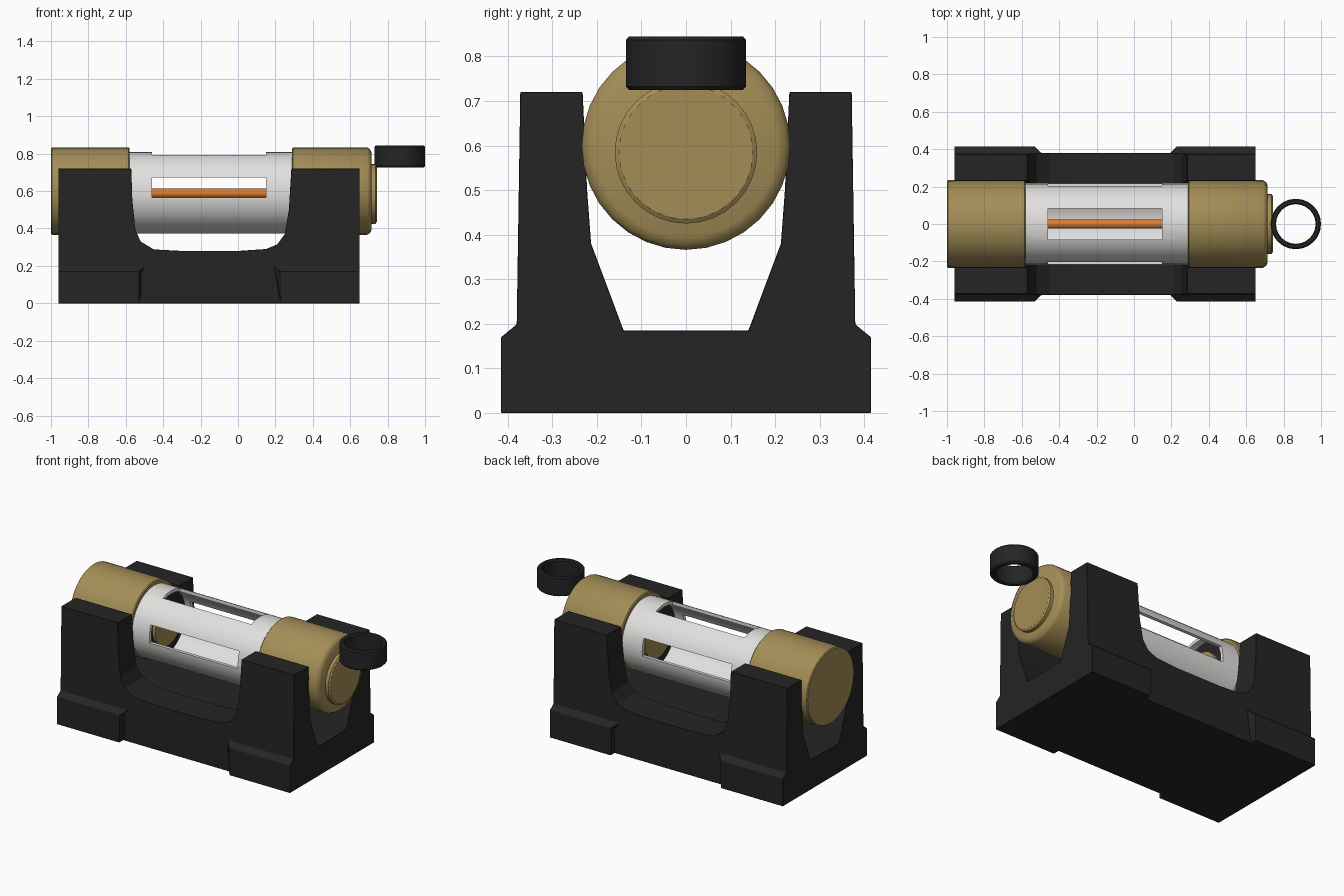
import bpy, bmesh, math

if "Cube" in bpy.data.objects:
    bpy.data.objects.remove(bpy.data.objects["Cube"])

AXIS_Z = 0.6


def material(name, rgb):
    m = bpy.data.materials.new(name)
    m.diffuse_color = (*rgb, 1)
    m.use_nodes = True
    m.node_tree.nodes["Principled BSDF"].inputs["Base Color"].default_value = m.diffuse_color
    return m


black = material("black_plastic", (0.018, 0.018, 0.018))
brass = material("brass", (0.37, 0.27, 0.095))
silver = material("pale_grey", (0.76, 0.75, 0.74))
orange = material("copper_orange", (0.72, 0.20, 0.03))


def finish(name, bm, mat, smooth=None):
    bmesh.ops.recalc_face_normals(bm, faces=bm.faces)
    me = bpy.data.meshes.new(name)
    bm.to_mesh(me)
    bm.free()
    me.materials.append(mat)
    if smooth:
        me.shade_smooth()
        me.set_sharp_from_angle(angle=math.radians(smooth))
    ob = bpy.data.objects.new(name, me)
    bpy.context.collection.objects.link(ob)
    return ob


def lathe(name, profile, mat, center, axis="x", sides=32, closed=False):
    """Turn (along, radius) points round an axis; closed joins last to first."""
    bm = bmesh.new()
    rings = []
    for a, r in profile:
        ring = []
        for i in range(sides):
            t = 2 * math.pi * i / sides
            u, v = r * math.cos(t), r * math.sin(t)
            p = (a, u, v) if axis == "x" else (u, v, a)
            ring.append(bm.verts.new([p[k] + center[k] for k in range(3)]))
        rings.append(ring)
    pairs = list(zip(rings, rings[1:]))
    if closed:
        pairs.append((rings[-1], rings[0]))
    else:
        bm.faces.new(rings[0])
        bm.faces.new(rings[-1])
    for r0, r1 in pairs:
        for i in range(sides):
            j = (i + 1) % sides
            bm.faces.new((r0[i], r0[j], r1[j], r1[i]))
    return finish(name, bm, mat, 35)


def prism(name, pts, place0, place1, mat):
    """Join two copies of a flat outline, each placed by a function."""
    bm = bmesh.new()
    a = [bm.verts.new(place0(*p)) for p in pts]
    b = [bm.verts.new(place1(*p)) for p in pts]
    bm.faces.new(a)
    bm.faces.new(b)
    for i in range(len(pts)):
        j = (i + 1) % len(pts)
        bm.faces.new((a[i], a[j], b[j], b[i]))
    return finish(name, bm, mat)


def boolean(ob, cutters, op):
    for c in cutters:
        m = ob.modifiers.new(op, "BOOLEAN")
        m.operation, m.object, m.solver = op, c, "EXACT"


def bake(ob, cutters=(), smooth=None):
    bpy.context.view_layer.update()
    dg = bpy.context.evaluated_depsgraph_get()
    me = bpy.data.meshes.new_from_object(ob.evaluated_get(dg))
    ob.modifiers.clear()
    ob.data = me
    if smooth:
        me.shade_smooth()
        me.set_sharp_from_angle(angle=math.radians(smooth))
    for c in cutters:
        bpy.data.objects.remove(c)


def box(name, x0, x1, y0, y1, z0, z1, mat):
    pts = [(y0, z0), (y1, z0), (y1, z1), (y0, z1)]
    return prism(name, pts, lambda y, z: (x0, y, z), lambda y, z: (x1, y, z), mat)


# Stand: U section along x, notched through the sides, with wider feet
half = [(0.375, 0), (0.38, 0.2), (0.372, 0.72), (0.232, 0.72),
        (0.222, 0.5), (0.213, 0.38), (0.14, 0.185)]
outline = half + [(-y, z) for y, z in reversed(half)]
stand = prism("stand", outline, lambda y, z: (-0.96, y, z),
              lambda y, z: (0.65, y, z), black)
notch = prism("side_notch_cutter",
              [(-0.573, 0.8), (-0.565, 0.55), (-0.548, 0.39), (-0.52, 0.33),
               (-0.45, 0.288), (-0.3, 0.28), (0, 0.28), (0.15, 0.29),
               (0.21, 0.315), (0.25, 0.37), (0.272, 0.5), (0.29, 0.8)],
              lambda x, z: (x, -0.6, z), lambda x, z: (x, 0.6, z), black)
notch.hide_render = True
foot_half = [(0.415, 0), (0.415, 0.17), (0.376, 0.202), (0.3, 0.15)]
foot_outline = foot_half + [(-y, z) for y, z in reversed(foot_half)]
feet = []
for outer, wide, narrow in ((-0.96, -0.53, -0.49), (0.65, 0.23, 0.19)):
    feet.append(prism("foot", foot_outline, lambda y, z: (outer, y, z),
                      lambda y, z: (wide if abs(y) > 0.4 else narrow, y, z), black))
boolean(stand, [notch], "DIFFERENCE")
boolean(stand, feet, "UNION")
bev = stand.modifiers.new("soft_edges", "BEVEL")
bev.width, bev.segments, bev.limit_method = 0.008, 1, "ANGLE"
bev.angle_limit = math.radians(40)
bake(stand, [notch] + feet)

# Slotted tube with windows at the top, front and back
C = (0, 0, AXIS_Z)
tube = lathe("slotted_tube", [(-0.58, 0.218), (0.295, 0.218), (0.295, 0.198),
                              (-0.58, 0.198)], silver, (0, 0, 0.592), closed=True)
slots = [box("top_slot_cutter", -0.46, 0.15, -0.083, 0.083, 0.65, 0.95, silver),
         box("side_slot_cutter", -0.46, 0.15, -0.4, 0.4, 0.565, 0.672, silver)]
boolean(tube, slots, "DIFFERENCE")
bake(tube, slots, 35)

# Brass end caps and the raised disc on the right one
lathe("left_cap", [(-1.0, 0.228), (-0.995, 0.234), (-0.585, 0.234), (-0.58, 0.228)],
      brass, C)
lathe("right_cap", [(0.29, 0.228), (0.295, 0.234), (0.69, 0.234), (0.705, 0.225),
                    (0.715, 0.205)], brass, C)
lathe("cap_disc", [(0.7, 0.16), (0.735, 0.16), (0.742, 0.15)], brass, (0, 0, 0.585))

# Inner fittings at both ends and the central rod
for side, x, s in (("left", -0.56, 1), ("right", 0.27, -1)):
    lathe(side + "_inner_seal", [(x, 0.196), (x + s * 0.06, 0.196)], black, (0, 0, 0.592))
    lathe(side + "_inner_plug", [(x, 0.13), (x + s * 0.08, 0.13)], brass, (0, 0, 0.592))
lathe("rod", [(-0.56, 0.025), (0.27, 0.025)], orange, (0, 0, 0.588), sides=16)

# Hanging ring on the right end
lathe("ring", [(0.725, 0.128), (0.733, 0.135), (0.837, 0.135), (0.845, 0.128),
               (0.845, 0.112), (0.837, 0.106), (0.733, 0.106), (0.725, 0.112)],
      black, (0.865, 0, 0), axis="z", sides=24, closed=True)
